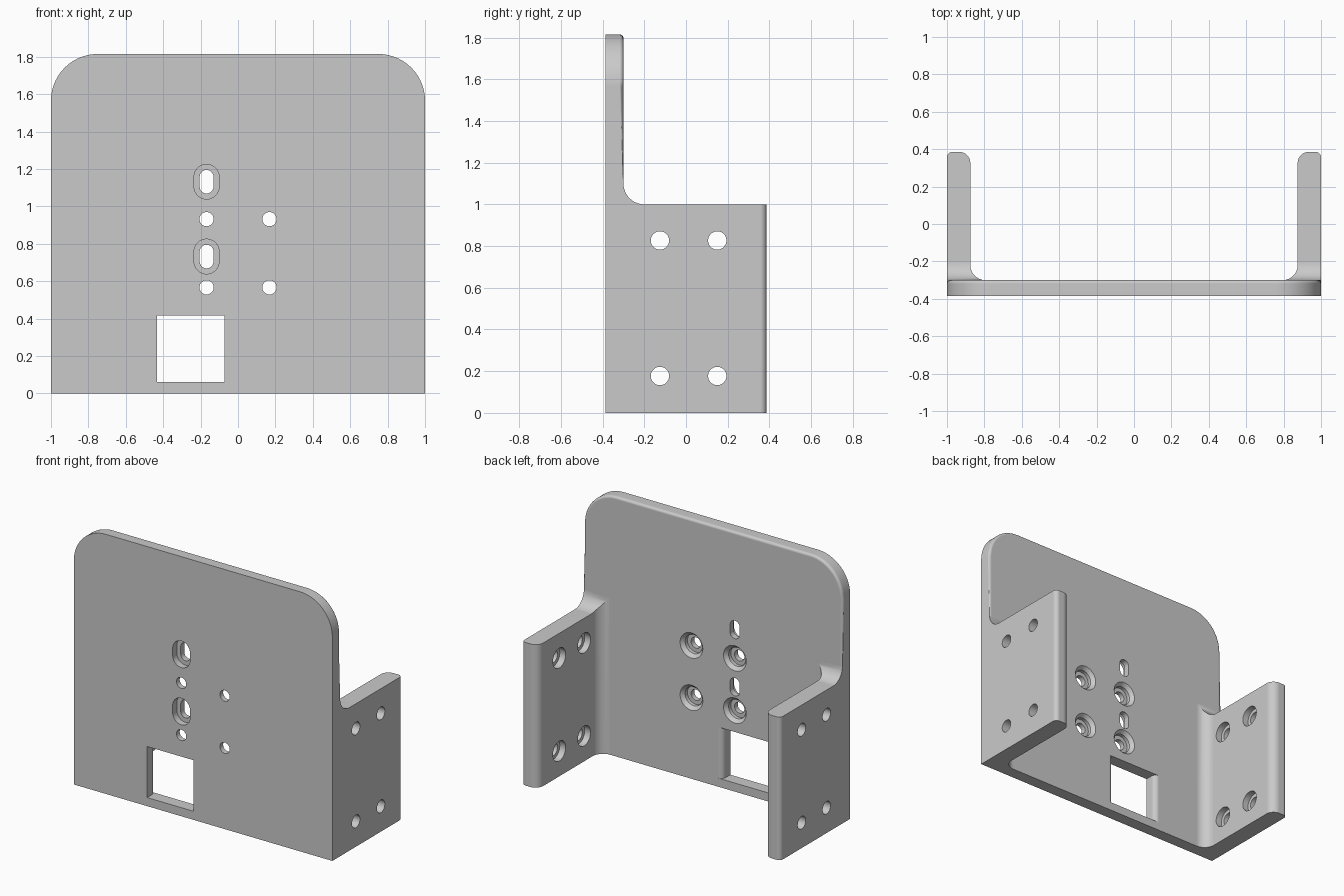
import bpy, bmesh, math
from mathutils import Vector

if "Cube" in bpy.data.objects:
    bpy.data.objects.remove(bpy.data.objects["Cube"])

HEIGHT, FRONT, BACK = 1.815, -0.386, -0.3
AXES = {"x": lambda u, v, t: (t, u, v),
        "y": lambda u, v, t: (u, t, v),
        "z": lambda u, v, t: (u, v, t)}


def rounded(corners, steps=10):
    """Outline from (u, v, radius) right-angled corners, with arcs where radius > 0."""
    pts = []
    for i, (u, v, r) in enumerate(corners):
        p = Vector((u, v))
        if r == 0:
            arc = [p]
        else:
            d1 = (Vector(corners[i - 1][:2]) - p).normalized()
            d2 = (Vector(corners[(i + 1) % len(corners)][:2]) - p).normalized()
            centre = p + r * (d1 + d2)
            angles = [math.pi / 2 * k / steps for k in range(steps + 1)]
            arc = [centre - r * (d2 * math.cos(a) + d1 * math.sin(a)) for a in angles]
        for q in arc:
            if not pts or (q - pts[-1]).length > 1e-5:
                pts.append(q)
    return pts


def loft(bm, axis, rings):
    """Closed solid through a list of (outline, position along axis)."""
    place = AXES[axis]
    loops = [[bm.verts.new(place(p[0], p[1], t)) for p in pts] for pts, t in rings]
    for a, b in zip(loops, loops[1:]):
        for i in range(len(a)):
            bm.faces.new((a[i - 1], a[i], b[i], b[i - 1]))
    bm.faces.new(loops[0])
    bm.faces.new(loops[-1])


def slot(u, v, radius, half=0.0, n=32):
    """Circle, or upright slot when half > 0."""
    pts = []
    for i in range(n):
        a = 2 * math.pi * (i + 0.5) / n
        s = math.sin(a)
        pts.append((u + radius * math.cos(a), v + radius * s + math.copysign(half, s)))
    return pts


def to_object(bm, name):
    bmesh.ops.recalc_face_normals(bm, faces=bm.faces)
    mesh = bpy.data.meshes.new(name)
    bm.to_mesh(mesh)
    bm.free()
    ob = bpy.data.objects.new(name, mesh)
    bpy.context.collection.objects.link(ob)
    return ob


def boolean(ob, tool, operation):
    tool.hide_render = True
    mod = ob.modifiers.new("cut", "BOOLEAN")
    mod.operation, mod.solver, mod.object = operation, "EXACT", tool
    deps = bpy.context.evaluated_depsgraph_get()
    mesh = bpy.data.meshes.new_from_object(ob.evaluated_get(deps))
    ob.modifiers.clear()
    ob.data = mesh
    bpy.data.objects.remove(tool)


# U-shaped plan: front plate with two side flanges
half_u = [(1, FRONT, 0), (1, 0.386, 0.03), (0.875, 0.386, 0.06), (0.875, BACK, 0.08)]
plan = half_u + [(-x, y, r) for x, y, r in reversed(half_u)]
bm = bmesh.new()
pts = rounded(plan)
loft(bm, "z", [(pts, 0), (pts, HEIGHT)])
bracket = to_object(bm, "mounting_bracket")

# side profile lowers the flanges and blends them into the plate
bm = bmesh.new()
pts = rounded([(-0.6, -0.2, 0), (0.6, -0.2, 0), (0.6, 1, 0),
               (BACK, 1, 0.1), (BACK, 2, 0), (-0.6, 2, 0)])
loft(bm, "x", [(pts, -1.2), (pts, 1.2)])
boolean(bracket, to_object(bm, "side_profile"), "INTERSECT")

# round the top corners, then soften the rear rim of the plate
bm = bmesh.new()
bm.from_mesh(bracket.data)
bmesh.ops.remove_doubles(bm, verts=bm.verts, dist=1e-4)
bmesh.ops.dissolve_limit(bm, angle_limit=0.01, verts=bm.verts, edges=bm.edges)
corners = [e for e in bm.edges
           if abs(e.verts[0].co.x - e.verts[1].co.x) < 1e-3
           and all(abs(abs(v.co.x) - 1) < 1e-3 and v.co.z > HEIGHT - 1e-3 for v in e.verts)]
bmesh.ops.bevel(bm, geom=corners, offset=0.25, segments=14, profile=0.5, affect="EDGES")
rim = [e for e in bm.edges
       if all(abs(v.co.y - BACK) < 1e-3 and v.co.z > 1.09 for v in e.verts)
       and len(e.link_faces) == 2 and e.calc_face_angle() > 0.8]
bmesh.ops.bevel(bm, geom=rim, offset=0.018, segments=4, profile=0.5, affect="EDGES")
bm.to_mesh(bracket.data)
bm.free()

cut = bmesh.new()
# round plate holes, recessed from behind
for x in (-0.168, 0.168):
    for z in (0.567, 0.932):
        loft(cut, "y", [(slot(x, z, r), t) for r, t in
                        ((0.038, -0.5), (0.038, -0.35), (0.066, -0.35), (0.066, -0.325),
                         (0.088, BACK), (0.088, -0.2))])
# upright slots, recessed from the front
for z in (0.732, 1.132):
    loft(cut, "y", [(slot(-0.168, z, r, 0.026), t) for r, t in
                    ((0.067, -0.5), (0.067, -0.34), (0.037, -0.34), (0.037, -0.2))])
# flange holes, recessed on the inner side
for side in (-1, 1):
    for y in (-0.125, 0.15):
        for z in (0.177, 0.827):
            loft(cut, "x", [(slot(y, z, r), side * t) for r, t in
                            ((0.044, 1.1), (0.044, 0.92), (0.07, 0.92), (0.07, 0.8))])
# rectangular window with flared rear sides
flare = 0.035
right = [(-0.073, -0.5, 0), (-0.073, BACK, flare),
         (-0.073 + flare, BACK, 0), (-0.073 + flare, -0.2, 0)]
pts = rounded(right + [(-0.505 - x, y, r) for x, y, r in reversed(right)])
loft(cut, "z", [(pts, 0.06), (pts, 0.417)])
boolean(bracket, to_object(cut, "hole_cutter"), "DIFFERENCE")

# plain grey finish
grey = bpy.data.materials.new("plain_grey")
grey.use_nodes = True
colour = (0.59, 0.59, 0.59, 1)
grey.diffuse_color = colour
grey.node_tree.nodes["Principled BSDF"].inputs["Base Color"].default_value = colour
bracket.data.materials.clear()
bracket.data.materials.append(grey)

bpy.ops.object.select_all(action="DESELECT")
bracket.select_set(True)
bpy.context.view_layer.objects.active = bracket
bpy.ops.object.shade_smooth_by_angle(angle=math.radians(30))
weighted = bracket.modifiers.new("even_normals", "WEIGHTED_NORMAL")
weighted.keep_sharp = True
